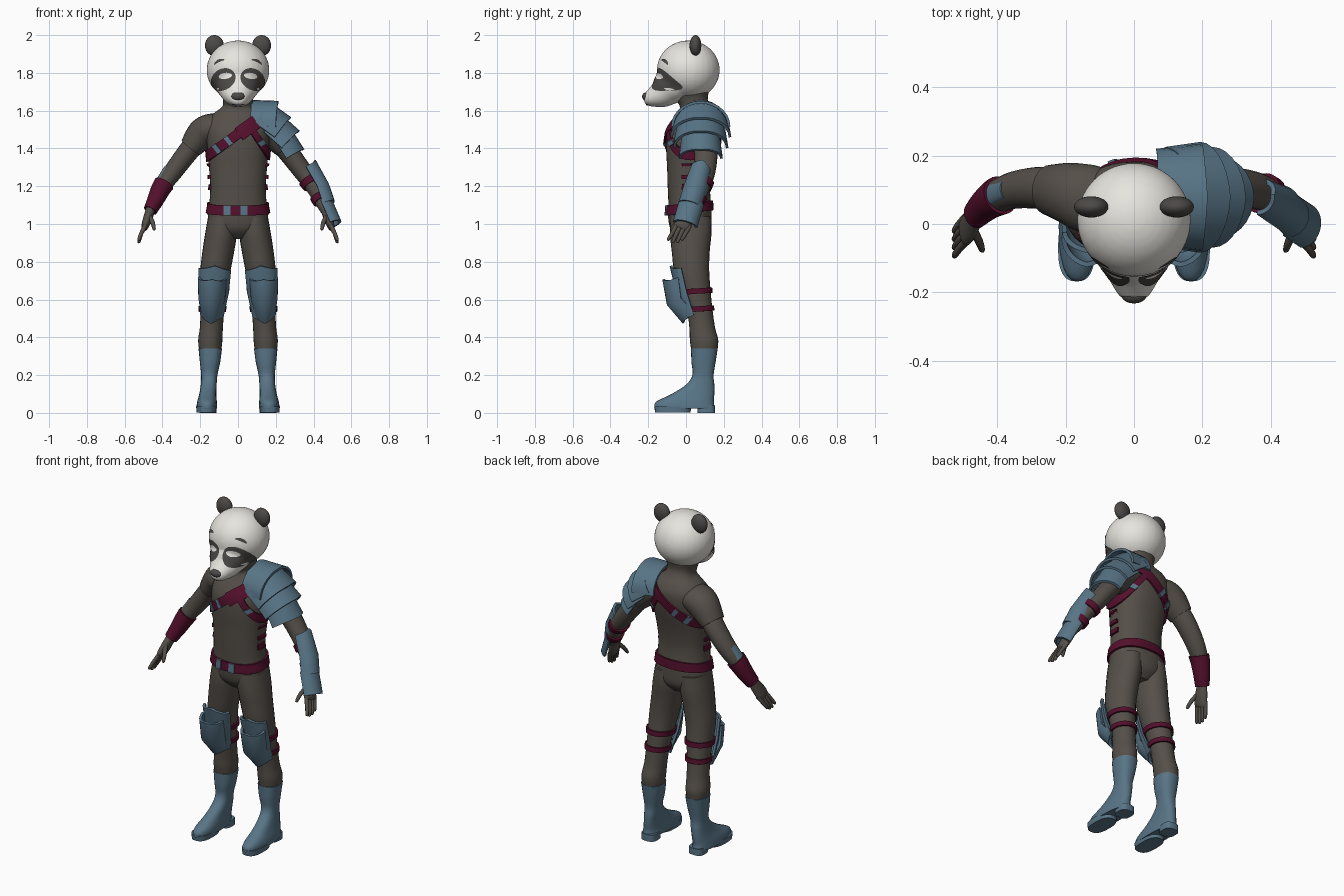
import bpy, bmesh, math
from mathutils import Vector
from mathutils.bvhtree import BVHTree

old = bpy.data.objects.get("Cube")
if old:
    bpy.data.objects.remove(old, do_unlink=True)

made = []
X, Y, Z = Vector((1, 0, 0)), Vector((0, 1, 0)), Vector((0, 0, 1))
SIDES = (("left", 1), ("right", -1))


def material(name, rgb):
    m = bpy.data.materials.new(name)
    m.use_nodes = True
    m.diffuse_color = (*rgb, 1)
    m.node_tree.nodes["Principled BSDF"].inputs["Base Color"].default_value = (*rgb, 1)
    return m


CLOTH = material("grey_brown_cloth", (.09, .078, .066))
DARK = material("dark_fur", (.073, .067, .063))
WHITE = material("white_fur", (.8, .78, .73))
BLUE = material("blue_armour", (.098, .178, .242))
RED = material("crimson_leather", (.088, .005, .025))


def finish(name, bm, mat, fix=True):
    if fix:
        bmesh.ops.recalc_face_normals(bm, faces=bm.faces[:])
    me = bpy.data.meshes.new(name)
    bm.to_mesh(me)
    bm.free()
    me.materials.append(mat)
    ob = bpy.data.objects.new(name, me)
    bpy.context.collection.objects.link(ob)
    made.append(ob)
    return ob


def bake(ob):
    # Turn the modifier result into the object's own mesh
    deps = bpy.context.evaluated_depsgraph_get()
    ob.data = bpy.data.meshes.new_from_object(ob.evaluated_get(deps))
    ob.modifiers.clear()


def thicken(ob, thickness, offset):
    mod = ob.modifiers.new("thickness", "SOLIDIFY")
    mod.thickness, mod.offset = thickness, offset
    bake(ob)
    return ob


def grid_faces(bm, rows, closed):
    n = len(rows[0])
    for a, b in zip(rows, rows[1:]):
        for i in range(n if closed else n - 1):
            j = (i + 1) % n
            bm.faces.new((a[i], a[j], b[j], b[i]))


def spline(points, steps):
    # Catmull-Rom interpolation of tuples of any length
    p = [points[0], *points, points[-1]]
    out = []
    for a, b, c, d in zip(p, p[1:], p[2:], p[3:]):
        for k in range(steps):
            t = k / steps
            out.append([.5 * (2 * q + (r - o) * t + (2 * o - 5 * q + 4 * r - s) * t * t
                              + (3 * q - o - 3 * r + s) * t ** 3)
                        for o, q, r, s in zip(a, b, c, d)])
    return out + [list(points[-1])]


def tube(name, points, mat, s=1, level=False, ref=Y, sides=24, power=2, steps=4):
    # Loft of ellipses; each point is x, y, z and two radii
    pts = spline([(s * x, y, z, a, b) for x, y, z, a, b in points], steps)
    bm, rows = bmesh.new(), []
    for k, (x, y, z, a, b) in enumerate(pts):
        u, v = X, Y
        if not level:
            along = Vector(pts[min(k + 1, len(pts) - 1)][:3]) - Vector(pts[max(k - 1, 0)][:3])
            u = along.cross(ref).normalized()
            v = u.cross(along).normalized()
        row = []
        for i in range(sides):
            t = math.tau * i / sides
            c, d = (math.copysign(abs(f) ** (2 / power), f) for f in (math.cos(t), math.sin(t)))
            row.append(bm.verts.new(Vector((x, y, z)) + u * a * c + v * b * d))
        rows.append(row)
    grid_faces(bm, rows, True)
    bm.faces.new(rows[0])
    bm.faces.new(rows[-1])
    return finish(name, bm, mat)


def ball(name, loc, scale, mat):
    bm = bmesh.new()
    bmesh.ops.create_uvsphere(bm, u_segments=28, v_segments=18, radius=1)
    bmesh.ops.scale(bm, vec=scale, verts=bm.verts)
    bmesh.ops.translate(bm, vec=loc, verts=bm.verts)
    return finish(name, bm, mat)


def cut(name, src, slabs, thickness, mat):
    # Raised band: the part of a surface lying inside every slab
    bm = bmesh.new()
    bm.from_mesh(src.data)
    for co, no, half in slabs:
        no = Vector(no).normalized()
        for f in (1, -1):
            bmesh.ops.bisect_plane(bm, geom=bm.verts[:] + bm.edges[:] + bm.faces[:],
                                   plane_co=Vector(co) + no * half * f, plane_no=no * f,
                                   clear_outer=True)
    return thicken(finish(name, bm, mat, False), thickness, 1)


def plate(name, spine, normal, depth, mat, s=1, peak=0, tip=0, n=14):
    # Curved armour plate; each spine point is x, y, z and a half width
    bm, rows = bmesh.new(), []
    pts = [(Vector((s * x, y, z)), w) for x, y, z, w in spine]
    along = (pts[-1][0] - pts[0][0]).normalized()
    out = Vector((s * normal[0], *normal[1:]))
    out = (out - along * out.dot(along)).normalized()
    side = along.cross(out)
    for k, (p, w) in enumerate(pts):
        shift = -peak if k == 0 else tip if k == len(pts) - 1 else 0
        row = []
        for i in range(n + 1):
            t = math.pi * (i / n - .5)
            row.append(bm.verts.new(p + side * w * math.sin(t) - out * depth * (1 - math.cos(t))
                                    + along * shift * (1 - abs(math.sin(t)))))
        rows.append(row)
    grid_faces(bm, rows, False)
    return thicken(finish(name, bm, mat), .014, 0)


# Torso and neck
torso = tube("torso", [
    (0, .03, .92, .05, .06), (0, .025, .97, .135, .105), (0, .02, 1.04, .16, .115),
    (0, .02, 1.1, .152, .113), (0, .015, 1.2, .147, .112), (0, .02, 1.3, .154, .12),
    (0, .03, 1.4, .163, .135), (0, .04, 1.48, .168, .14), (0, .055, 1.54, .16, .125),
    (0, .06, 1.585, .13, .1), (0, .05, 1.62, .085, .082), (0, .03, 1.66, .08, .085),
    (0, .02, 1.72, .1, .105)], CLOTH, level=True, power=2.3, sides=40)

# Belt, sash and chest strap with their buckles
belt = ((0, .02, 1.085), (0, -.12, 1), .026)
front = ((0, -.5, 0), Y, .5)
cut("belt", torso, [belt], .012, RED)
for x in (-.055, .03):
    cut("belt_buckle", torso, [belt, front, ((x, 0, 0), X, .017)], .018, BLUE)
sash = ((0, 0, 1.475), (-.59, 0, .81), .025)
cut("sash", torso, [sash], .012, RED)
cut("sash_pad", torso, [((.05, 0, 1.505), (-.59, 0, .81), .036),
                        ((.05, 0, 1.505), (.81, 0, .59), .055), front], .013, RED)
for d in (-.13, -.06):
    cut("sash_buckle", torso, [sash, ((d * .81, 0, 1.475 + d * .59), (.81, 0, .59), .011)], .017, BLUE)
strap = [((.11, 0, 1.44), (.84, 0, .55), .016), ((.12, 0, 1.42), (.55, 0, -.84), .11)]
cut("chest_strap", torso, strap, .012, RED)
cut("chest_buckle", torso, strap + [((.12, 0, 1.43), (.55, 0, -.84), .012)], .017, BLUE)
for k in range(4):
    cut("side_lace", torso, [((0, 0, 1.19 + .06 * k), Z, .01), ((0, .01, 0), Y, .03)], .012, RED)

arms = {}
for side, s in SIDES:
    # Sleeve and arm
    tube(side + "_sleeve", [(.09, .065, 1.51, .07, .095), (.14, .075, 1.505, .08, .1),
                            (.19, .09, 1.475, .083, .09), (.25, .1, 1.405, .062, .073)], CLOTH, s)
    arms[side] = tube(side + "_arm", [
        (.2, .09, 1.46, .058, .065), (.27, .105, 1.375, .055, .062), (.345, .1, 1.275, .05, .055),
        (.4, .08, 1.2, .044, .048), (.435, .055, 1.13, .036, .04), (.465, .025, 1.07, .027, .032)], CLOTH, s)

    # Hand
    tube(side + "_palm", [(.462, .028, 1.08, .025, .03), (.478, 0, 1.03, .024, .042),
                          (.492, -.022, .99, .02, .044), (.497, -.03, .975, .012, .036)], CLOTH, s)
    for k in range(4):
        y, drop = -.062 + .024 * k, .012 * (k in (1, 2))
        tube(side + "_finger", [(.492, y + .01, .99, .012, .012), (.512, y - .012, .95, .011, .011),
                                (.524, y - .03, .92 - drop, .009, .009),
                                (.525, y - .034, .912 - drop, .004, .004)], CLOTH, s, sides=10, steps=2)
    tube(side + "_thumb", [(.472, -.015, 1.045, .014, .014), (.453, -.05, 1.01, .012, .012),
                           (.444, -.075, .975, .009, .009), (.443, -.08, .968, .004, .004)],
         CLOTH, s, sides=10, steps=2)

    # Leg with two knee straps
    leg = tube(side + "_leg", [
        (.082, .025, 1.04, .076, .108), (.09, .025, .95, .084, .11), (.105, .025, .85, .084, .1),
        (.12, .03, .75, .08, .093), (.128, .05, .65, .072, .08), (.135, .072, .55, .063, .068),
        (.141, .086, .45, .061, .068), (.147, .096, .38, .064, .075), (.147, .097, .3, .054, .064)],
        CLOTH, s, level=True)
    for z in (.645, .55):
        cut(side + "_knee_strap", leg, [((0, .06, z), (0, -.06, 1), .014)], .01, RED)

    # Boot with heel and front sole
    tube(side + "_boot", [
        (.147, .097, .34, .062, .071), (.148, .093, .27, .054, .064), (.152, .09, .2, .043, .056),
        (.155, .075, .15, .042, .075), (.16, .037, .1, .045, .113), (.164, -.005, .06, .052, .152),
        (.165, -.008, .03, .055, .16), (.165, -.008, .022, .054, .158)], BLUE, s, level=True, power=2.4)
    tube(side + "_heel", [(.158, .107, .04, .045, .047), (.158, .107, 0, .045, .047)],
         BLUE, s, level=True, power=3, steps=1)
    tube(side + "_sole", [(.168, -.07, .035, .054, .098), (.168, -.07, .003, .051, .094)],
         BLUE, s, level=True, power=2.6, steps=1)

    # Knee guards
    plate(side + "_thigh_guard", [(.123, -.072, .75, .08), (.13, -.045, .63, .075), (.138, -.005, .5, .055)],
          (0, -1, -.2), .05, BLUE, s, peak=.03)
    plate(side + "_knee_guard", [(.137, -.108, .685, .069), (.14, -.095, .575, .064), (.142, -.02, .495, .048)],
          (0, -1, 0), .075, BLUE, s, peak=.025, tip=.02)

# Layered shoulder armour on the left
layers = [((.07, 1.65), (.205, 1.645), .15, .13), ((.165, 1.64), (.27, 1.565), .155, .13),
          ((.22, 1.58), (.315, 1.495), .14, .125), ((.27, 1.51), (.34, 1.4), .11, .1)]
for (ax, az), (bx, bz), w, depth in layers:
    plate("shoulder_plate", [(ax, .078, az, w - .015), (bx, .078, bz, w)],
          (az - bz, 0, bx - ax), depth, BLUE, tip=.01)

# Left forearm guard and its straps
plate("forearm_guard", [(.415, .08, 1.315, .048), (.475, .05, 1.21, .058), (.505, .02, 1.12, .055)],
      (.91, 0, .41), .055, BLUE, peak=.025)
plate("wrist_guard", [(.488, .03, 1.135, .06), (.54, -.005, 1.015, .06)], (.91, 0, .41), .05, BLUE)
for p in ((.385, .087, 1.22), (.432, .058, 1.135)):
    cut("forearm_strap", arms["left"], [(p, (.45, -.35, -.8), .018)], .01, RED)

# Right forearm wrap and elbow plate
cut("forearm_wrap", arms["right"], [((-.43, .055, 1.145), (-.45, -.35, -.8), .085)], .009, RED)
plate("elbow_plate", [(.385, .1, 1.3, .02), (.425, .085, 1.235, .025)], (.8, 0, .5), .01, BLUE, s=-1)

# Head: skull and muzzle fused into one smooth surface
head = ball("head", (0, .012, 1.815), (.167, .167, .157), WHITE)
muzzle = tube("muzzle", [
    (0, .02, 1.77, .09, .125), (0, -.08, 1.727, .095, .115), (0, -.13, 1.69, .077, .09),
    (0, -.18, 1.67, .052, .063), (0, -.21, 1.665, .036, .045), (0, -.222, 1.665, .02, .025)],
    WHITE, ref=X)
made.remove(muzzle)
bm = bmesh.new()
bm.from_mesh(head.data)
bm.from_mesh(muzzle.data)
bm.to_mesh(head.data)
bm.free()
bpy.data.objects.remove(muzzle, do_unlink=True)
fuse = head.modifiers.new("fuse", "REMESH")
fuse.mode, fuse.voxel_size, fuse.use_smooth_shade = "VOXEL", .008, True
soft = head.modifiers.new("soften", "SMOOTH")
soft.factor, soft.iterations = .5, 12
bake(head)
surface = BVHTree.FromPolygons([v.co for v in head.data.vertices],
                               [p.vertices[:] for p in head.data.polygons])


def decal(name, x, z, rx, rz, angle, lift, mat, s=1, bend=0):
    # Thin elliptical patch laid on the face
    bm, rows = bmesh.new(), []
    for r in (.02, .25, .5, .75, 1):
        row = []
        for i in range(28):
            t = math.tau * i / 28
            a, b = r * rx * math.cos(t), r * rz * math.sin(t)
            b -= bend * (r * math.cos(t)) ** 2
            px = s * (x + a * math.cos(angle) - b * math.sin(angle))
            pz = z + a * math.sin(angle) + b * math.cos(angle)
            hit, normal, _, _ = surface.ray_cast(Vector((px, -1, pz)), Y)
            if hit is None:
                hit, normal, _, _ = surface.find_nearest(Vector((px, -.1, pz)))
            row.append(bm.verts.new(hit + normal * lift))
        rows.append(row)
    grid_faces(bm, rows, True)
    bm.faces.new(rows[0])
    return finish(name, bm, mat)


# Face details and ears
for side, s in SIDES:
    decal(side + "_eye_patch", .077, 1.765, .068, .056, -.6, .003, DARK, s)
    decal(side + "_eye", .064, 1.783, .034, .018, -.1, .007, WHITE, s)
    decal(side + "_brow", .1, 1.863, .03, .007, -.45, .004, DARK, s, bend=.008)
    ball(side + "_ear", (s * .125, .05, 1.945), (.05, .031, .055), DARK)
decal("mouth", 0, 1.632, .035, .003, 0, .003, DARK, bend=-.006)
ball("nose", (0, -.208, 1.675), (.037, .024, .023), DARK)

# Smooth shading with sharp edges kept
bpy.ops.object.select_all(action="DESELECT")
for ob in made:
    ob.select_set(True)
bpy.context.view_layer.objects.active = head
bpy.ops.object.shade_smooth_by_angle(angle=math.radians(40))
